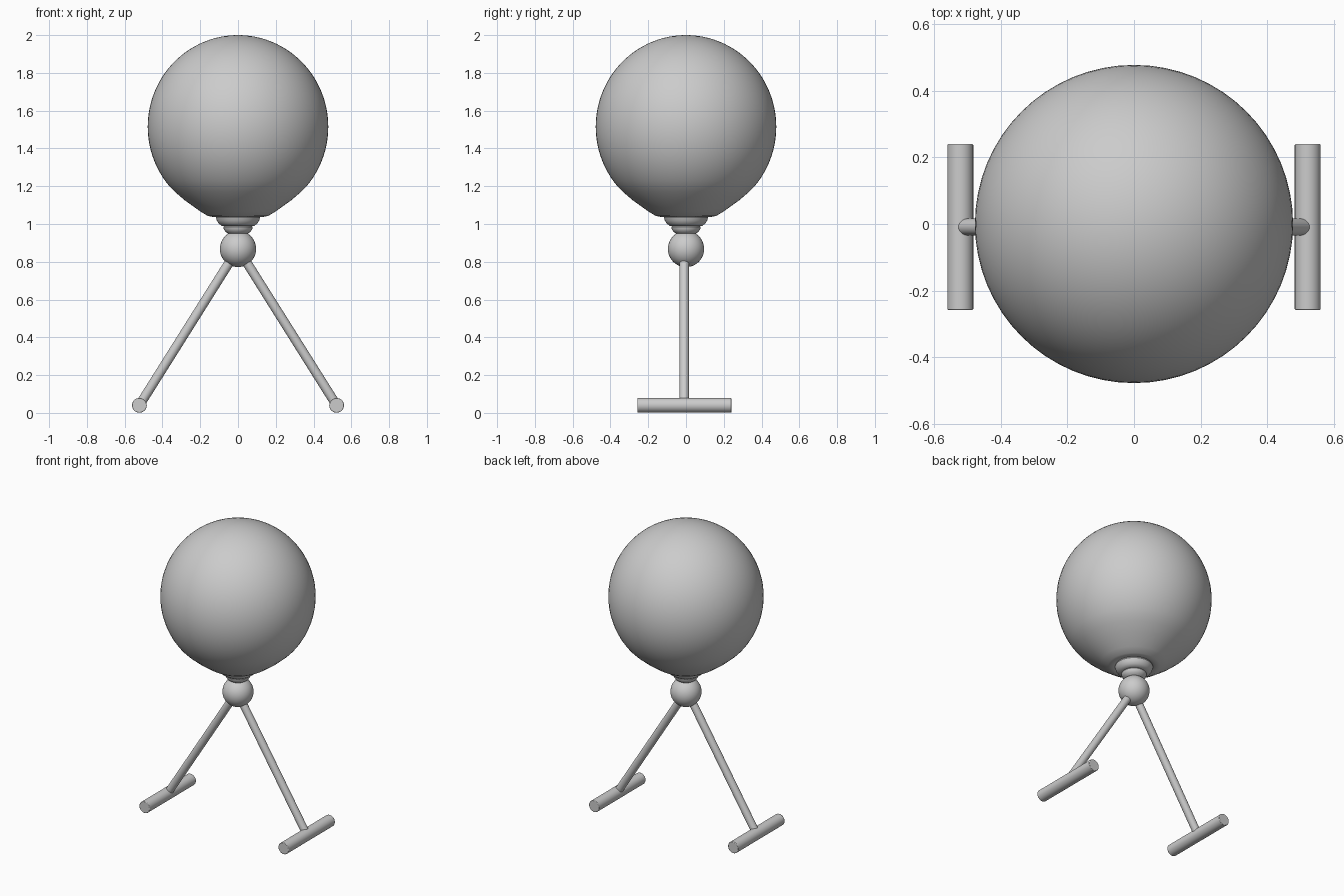
import bpy, math
from mathutils import Vector

if "Cube" in bpy.data.objects:
    bpy.data.objects.remove(bpy.data.objects["Cube"])


def smooth(obj, angle=40):
    bpy.ops.object.select_all(action='DESELECT')
    obj.select_set(True)
    bpy.context.view_layer.objects.active = obj
    bpy.ops.object.shade_smooth_by_angle(angle=math.radians(angle))


def lathe(name, profile, sides=64):
    """Revolve (radius, z) points about z; zero radii become poles."""
    verts, faces, rings = [], [], []
    for r, z in profile:
        n = 1 if r == 0 else sides
        rings.append(range(len(verts), len(verts) + n))
        for i in range(n):
            a = 2 * math.pi * i / sides
            verts.append((r * math.cos(a), r * math.sin(a), z))
    for low, high in zip(rings, rings[1:]):
        for i in range(sides):
            j = (i + 1) % sides
            quad = [low[i % len(low)], low[j % len(low)],
                    high[j % len(high)], high[i % len(high)]]
            faces.append(list(dict.fromkeys(quad)))
    mesh = bpy.data.meshes.new(name)
    mesh.from_pydata(verts, [], faces)
    obj = bpy.data.objects.new(name, mesh)
    bpy.context.collection.objects.link(obj)
    smooth(obj)
    return obj


def rod(name, a, b, radius):
    a, b = Vector(a), Vector(b)
    bpy.ops.mesh.primitive_cylinder_add(vertices=32, radius=radius,
                                        depth=(b - a).length, location=(a + b) / 2)
    obj = bpy.context.object
    obj.name = name
    obj.rotation_euler = (b - a).to_track_quat('Z', 'Y').to_euler()
    smooth(obj)
    return obj


# Large round body, slightly stretched at the bottom and dimpled at the neck
body = [(0, 1.08), (0.06, 1.075), (0.10, 1.053), (0.115, 1.043), (0.135, 1.038),
        (0.16, 1.043), (0.20, 1.067), (0.28, 1.124), (0.335, 1.171)]
for i in range(37):
    t = math.radians(-40 + 130 * i / 36)
    body.append((0.478 * math.cos(t) if i < 36 else 0, 1.515 + 0.485 * math.sin(t)))
lathe("body", body)

# Stepped neck of two rounded collars
lathe("neck", [(0, 0.93), (0.045, 0.945), (0.065, 0.958), (0.075, 0.972), (0.077, 0.984),
               (0.072, 0.990), (0.085, 0.990), (0.102, 1.002), (0.112, 1.018),
               (0.117, 1.035), (0.112, 1.045), (0.09, 1.065), (0, 1.07)])

# Hip ball
bpy.ops.mesh.primitive_uv_sphere_add(segments=48, ring_count=24, radius=0.096,
                                     location=(0, 0, 0.868))
hip = bpy.context.object
hip.name = "hip_ball"
smooth(hip)

# Legs and bar-shaped feet
Y = -0.009
for side, s in (("left", -1), ("right", 1)):
    rod(side + "_leg", (s * 0.025, Y, 0.83), (s * 0.512, Y, 0.056), 0.025)
    foot = rod(side + "_foot", (s * 0.522, Y - 0.249, 0.04), (s * 0.522, Y + 0.249, 0.04), 0.039)
    bevel = foot.modifiers.new("edge", 'BEVEL')
    bevel.width = 0.003
    bevel.segments = 2
    bevel.limit_method = 'ANGLE'
